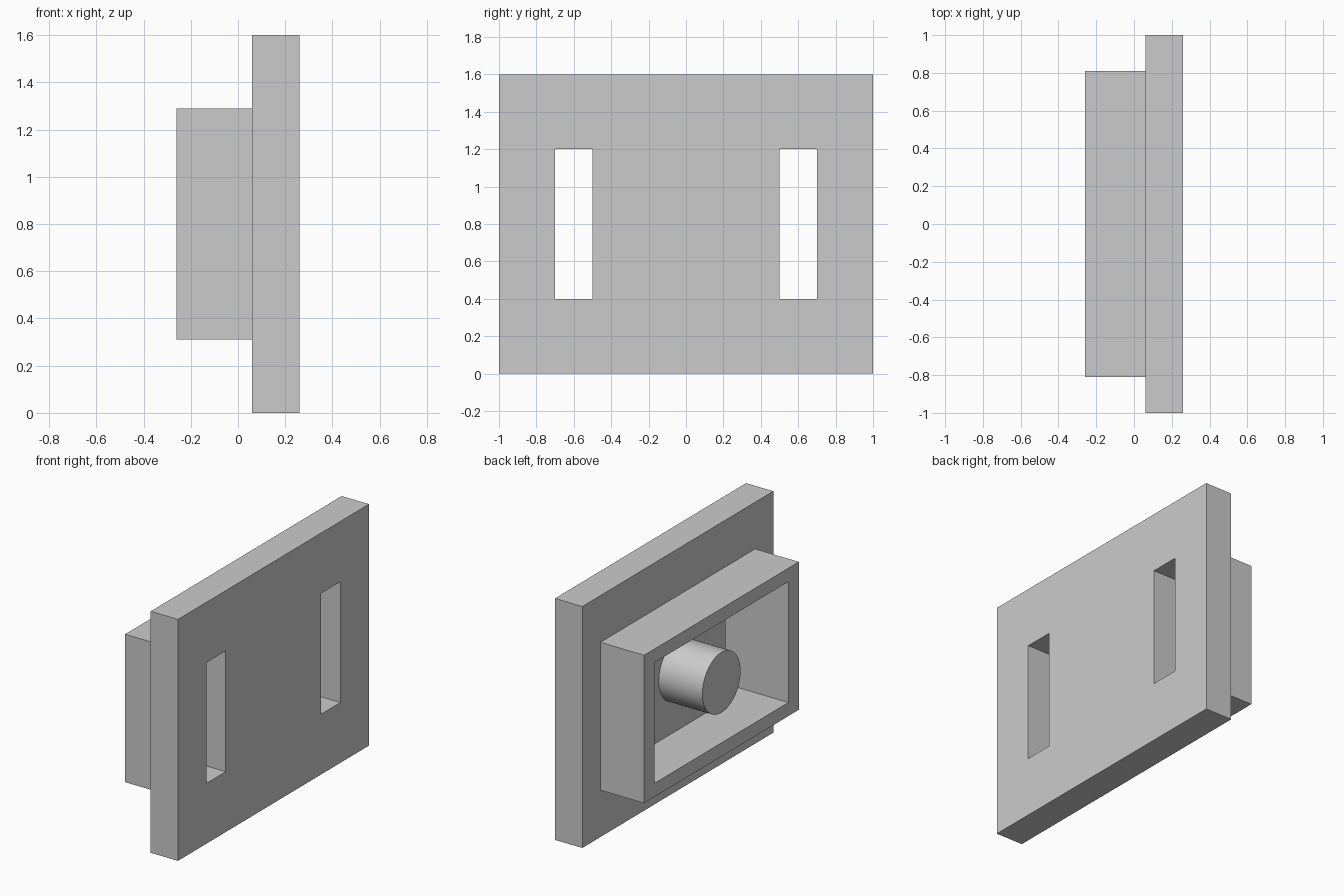
import bpy
import math

default_cube = bpy.data.objects.get("Cube")
if default_cube:
    bpy.data.objects.remove(default_cube, do_unlink=True)

# Single light grey material
GREY = (0.6, 0.6, 0.6, 1.0)
grey = bpy.data.materials.new("light_grey")
grey.use_nodes = True
grey.diffuse_color = GREY
grey.node_tree.nodes["Principled BSDF"].inputs["Base Color"].default_value = GREY

FRONT, SEAM, BACK = -0.26, 0.06, 0.26   # layers along x
MID_Z = 0.8


def box(name, x0, x1, y, width, height):
    """Box between x0 and x1, centred at y and at mid height."""
    bpy.ops.mesh.primitive_cube_add(size=1, location=((x0 + x1) / 2, y, MID_Z))
    obj = bpy.context.object
    obj.name = name
    obj.scale = (x1 - x0, width, height)
    bpy.ops.object.transform_apply(location=False, rotation=False, scale=True)
    obj.data.materials.append(grey)
    return obj


def cut(target, cutter):
    """Subtract the cutter from the target and discard it."""
    cutter.hide_render = True
    mod = target.modifiers.new("opening", 'BOOLEAN')
    mod.operation = 'DIFFERENCE'
    mod.solver = 'EXACT'
    mod.object = cutter
    bpy.context.view_layer.objects.active = target
    bpy.ops.object.modifier_apply(modifier=mod.name)
    bpy.data.objects.remove(cutter, do_unlink=True)


# Base plate with two upright slots
plate = box("base_plate", SEAM, BACK, 0, 2.0, 1.6)
for side in (-1, 1):
    cut(plate, box("slot_cutter", SEAM - 0.1, BACK + 0.1, side * 0.6, 0.2, 0.8))

# Raised rectangular frame, its opening flush with the slots
frame = box("raised_frame", FRONT, SEAM, 0, 1.62, 0.98)
cut(frame, box("frame_cutter", FRONT - 0.1, SEAM + 0.1, 0, 1.4, 0.8))

# Round central post, level with the frame rim
bpy.ops.mesh.primitive_cylinder_add(
    vertices=64, radius=0.2, depth=SEAM - FRONT,
    location=((FRONT + SEAM) / 2, 0, MID_Z), rotation=(0, math.pi / 2, 0))
post = bpy.context.object
post.name = "central_post"
post.data.materials.append(grey)
bpy.ops.object.shade_smooth_by_angle(angle=math.radians(30))
